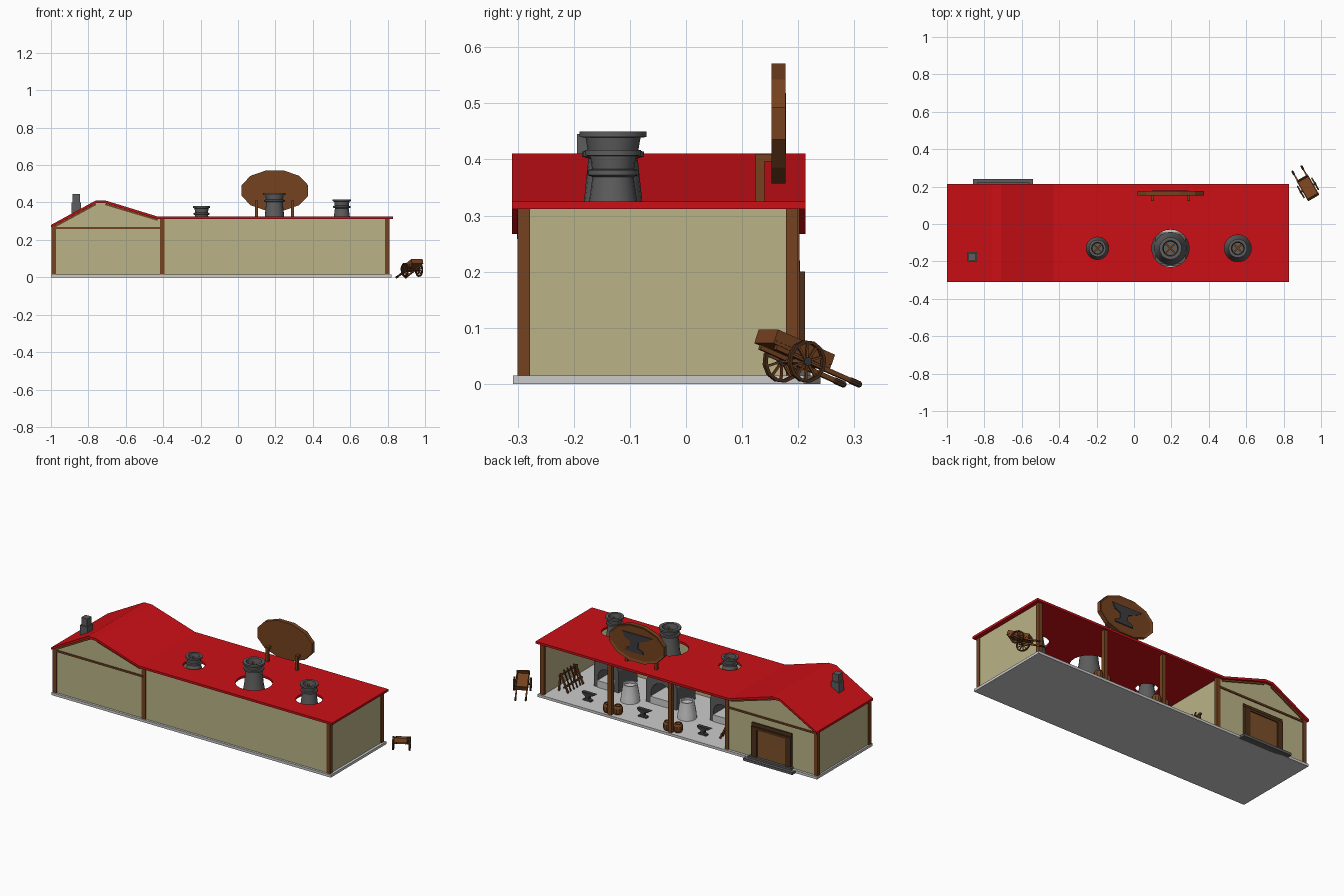
import bpy, bmesh, math
from mathutils import Matrix, Vector

if "Cube" in bpy.data.objects:
    bpy.data.objects.remove(bpy.data.objects["Cube"])

def material(name, c):
    m = bpy.data.materials.new(name)
    m.diffuse_color = (*c, 1)
    m.use_nodes = True
    m.node_tree.nodes["Principled BSDF"].inputs["Base Color"].default_value = m.diffuse_color
    return m

RED = material("roof_red", (.6, .005, .008))
BEIGE = material("plaster", (.49, .45, .24))
BROWN = material("timber", (.18, .055, .014))
DOOR = material("door_wood", (.2, .08, .022))
DARK = material("dark_wood", (.07, .028, .01))
IRON = material("iron", (.045, .045, .05))
STONE = material("dark_stone", (.11, .11, .11))
I = Matrix.Identity(4)

def finish(name, bm, mat=None, M=I, smooth=False):
    bmesh.ops.recalc_face_normals(bm, faces=bm.faces)
    bm.transform(M)
    me = bpy.data.meshes.new(name)
    bm.to_mesh(me)
    bm.free()
    if mat:
        me.materials.append(mat)
    ob = bpy.data.objects.new(name, me)
    bpy.context.collection.objects.link(ob)
    if smooth:
        bpy.ops.object.select_all(action='DESELECT')
        ob.select_set(True)
        bpy.context.view_layer.objects.active = ob
        bpy.ops.object.shade_smooth_by_angle(angle=math.radians(30))
    return ob

def box(name, lo, hi, mat=None, M=I):
    lo, hi = Vector(lo), Vector(hi)
    bm = bmesh.new()
    bmesh.ops.create_cube(bm, size=1)
    bm.transform(Matrix.Translation((lo + hi) / 2) @ Matrix.Diagonal((*(hi - lo), 1)))
    return finish(name, bm, mat, M)

def bar(name, a, b, w, mat=None, M=I):
    a, b = Vector(a), Vector(b)
    R = (b - a).to_track_quat('Z', 'Y').to_matrix().to_4x4()
    L = (b - a).length / 2
    return box(name, (-w / 2, -w / 2, -L), (w / 2, w / 2, L), mat, M @ Matrix.Translation((a + b) / 2) @ R)

def prism(name, pts, y0, y1, mat=None, M=I):
    # profile in x, z pushed along y
    bm = bmesh.new()
    f = bm.faces.new([bm.verts.new((x, y0, z)) for x, z in pts])
    g = bmesh.ops.extrude_face_region(bm, geom=[f])
    bmesh.ops.translate(bm, vec=(0, y1 - y0, 0), verts=[v for v in g['geom'] if isinstance(v, bmesh.types.BMVert)])
    return finish(name, bm, mat, M)

def lathe(name, prof, n, mat=None, M=I, closed=False, smooth=True):
    bm = bmesh.new()
    rings = [[bm.verts.new((r * math.cos(k * math.tau / n), r * math.sin(k * math.tau / n), z))
              for k in range(n)] for r, z in prof]
    m = len(rings)
    for i in range(m if closed else m - 1):
        a, b = rings[i], rings[(i + 1) % m]
        for k in range(n):
            bm.faces.new((a[k], a[(k + 1) % n], b[(k + 1) % n], b[k]))
    if not closed:
        bm.faces.new(rings[0])
        bm.faces.new(rings[-1])
    return finish(name, bm, mat, M, smooth)

T = Matrix.Translation

# floor slab and door step
box("floor_slab", (-1, -.308, 0), (.82, .21, .015))
box("door_step", (-.86, .2, 0), (-.54, .24, .015), STONE)
box("upper_step", (-.84, .2, .015), (-.56, .222, .026), STONE)

# walls
box("front_wall", (-.41, -.295, .015), (.8, -.28, .312), BEIGE)
box("right_wall", (.79, -.285, .015), (.805, .19, .312), BEIGE)
box("left_wall", (-.99, -.285, .015), (-.975, .19, .272), BEIGE)
box("partition_wall", (-.42, -.285, .015), (-.405, .19, .312), BEIGE)
gable = [(-.985, .015), (-.41, .015), (-.41, .312), (-.71, .398), (-.76, .398), (-.985, .275)]
for side, y in (("front", -.295), ("back", .18)):
    prism(side + "_gable_wall", gable, y, y + .015, BEIGE)
    yb = -.296 if side == "front" else .196
    box(side + "_gable_beam", (-.99, yb - .005, .258), (-.41, yb + .005, .268), BROWN)
    for a, b in (((-.99, .266), (-.76, .391)), ((-.71, .391), (-.43, .307))):
        bar(side + "_gable_trim", (a[0], yb, a[1]), (b[0], yb, b[1]), .01, BROWN)

# corner posts
for x, h in ((-.985, .272), (-.405, .312), (.798, .312)):
    for y in (-.289, .189):
        box("corner_post", (x - .012, y - .011, .015), (x + .012, y + .011, h), BROWN)

# roof with round chimney holes
roof = prism("roof", [(-1, .28), (-.76, .411), (-.71, .411), (-.43, .325), (.83, .325),
                      (.83, .312), (-.43, .312), (-.71, .397), (-.76, .397), (-1, .267)], -.31, .213, RED)
FORGES = ((-.195, .06, .046, .38, .075), (.195, .1, .06, .45, .1), (.555, .072, .05, .417, .08))
for x, hole, r, top, w in FORGES:
    cut = lathe("hole_cutter", [(hole, .2), (hole, .5)], 24, None, T((x, -.13, 0)), smooth=False)
    cut.hide_render = True
    mod = roof.modifiers.new("hole", 'BOOLEAN')
    mod.operation = 'DIFFERENCE'
    mod.object = cut
    bpy.context.view_layer.objects.active = roof
    bpy.ops.object.modifier_apply(modifier=mod.name)
    bpy.data.objects.remove(cut)

# small square chimney
box("small_chimney_base", (-.89, -.2, .32), (-.84, -.15, .4), STONE)
box("small_chimney_top", (-.884, -.194, .4), (-.846, -.156, .445), STONE)

# anvil silhouette
ANVIL = [(-.3, 0), (.3, 0), (.28, .1), (.12, .18), (.12, .38), (.3, .48), (.38, .68),
         (-.6, .68), (-.42, .54), (-.14, .4), (-.12, .18), (-.28, .1)]

for x, hole, r, top, w in FORGES:
    # forge body with arched mouth
    a = w * .68
    arch = [(a * math.cos(t * math.pi / 8), .075 + a * math.sin(t * math.pi / 8)) for t in range(9)]
    pts = [(w, .015), (w, .14), (w * .8, .18), (-w * .8, .18), (-w, .14), (-w, .015), (-a, .015)] + arch[::-1] + [(a, .015)]
    prism("forge_body", pts, -.21, -.05, STONE, T((x, 0, 0)))
    box("forge_back", (x - w, -.225, .015), (x + w, -.205, .17), STONE)
    box("forge_hearth", (x - a, -.21, .015), (x + a, -.045, .055))
    # flared hood and chimney pot
    s = r / .06
    lathe("forge_chimney", [(.088 * s, .178), (.075 * s, .21), (.06 * s, .28), (.053 * s, .315),
                            (.044 * s, top - .048), (.055 * s, top - .045), (.055 * s, top - .036),
                            (.045 * s, top - .034), (.049 * s, top - .011), (.06 * s, top - .01),
                            (.06 * s, top), (.042 * s, top), (.036 * s, top - .04), (.045 * s, .25),
                            (.05 * s, .18)], 20, STONE, T((x, -.13, 0)))
    for d in (-1, 1):
        q = r * .5
        bar("chimney_grate", (x - q, -.13 - d * q, top - .025), (x + q, -.13 + d * q, top - .025), .009, BROWN)
    # floor anvil
    prism("anvil", [(p * .09, .015 + z * .07) for p, z in ANVIL], .108, .13, IRON, T((x, 0, 0)))

# quench tubs
for x in (0, .37):
    lathe("quench_tub", [(.053, .015), (.05, .05), (.04, .108), (.04, .115), (.033, .115), (.035, .1)],
          16, None, T((x, -.01, 0)))

# open-side posts with barrels at the foot
for x in (-.035, .357):
    box("shop_post", (x - .012, .178, .015), (x + .012, .202, .312), BROWN)
    for dx, y in ((.03, .175), (-.03, .165)):
        lathe("barrel", [(.02, .015), (.026, .028), (.026, .052), (.02, .066), (.016, .066), (.016, .061)],
              10, BROWN, T((x + dx, y, 0)), smooth=False)

# tool racks
for x, d in ((.72, 1), (-.33, -1)):
    for y in (-.03, .11):
        bar("rack_leg", (x - .03, y, .018), (x + .02 * d, y, .12), .009, BROWN)
        bar("rack_leg", (x + .03, y, .018), (x + .02 * d, y, .12), .009, BROWN)
    for z, dx in ((.112, .018), (.05, -.012)):
        bar("rack_rail", (x + dx * d, -.045, z), (x + dx * d, .125, z), .009, BROWN)
    for k in range(4):
        y = -.005 + k * .03
        bar("rack_tool", (x - .03 * d, y, .02), (x + .016 * d, y, .135), .006, IRON if k % 2 else BROWN)

# door
box("door_jamb_panel", (-.83, .19, .015), (-.57, .203, .22), DARK)
box("door_leaf", (-.79, .2, .02), (-.61, .207, .19), DOOR)
for x in (-.81, -.59):
    box("door_post", (x - .018, .2, .015), (x + .018, .212, .2), DARK)
box("door_lintel", (-.828, .2, .185), (-.572, .212, .2), DARK)

# sign board with a sunken face and anvil emblem
bm = bmesh.new()
bmesh.ops.create_cone(bm, cap_ends=True, segments=12, radius1=1, radius2=1, depth=1)
bm.transform(Matrix.Rotation(math.radians(15), 4, 'Z'))
bm.transform(T((.197, .165, .464)) @ Matrix.Diagonal((.184, .025, .111, 1)) @ Matrix.Rotation(-math.pi / 2, 4, 'X'))
bm.normal_update()
face = [f for f in bm.faces if len(f.verts) == 12 and f.calc_center_median().y > .165]
bmesh.ops.inset_region(bm, faces=face, thickness=.014, depth=0)
bmesh.ops.translate(bm, vec=(0, -.005, 0), verts=list({v for f in face for v in f.verts}))
finish("sign_board", bm, BROWN)
prism("sign_emblem", [(p * .2, z * .16) for p, z in ANVIL], .17, .178, IRON, T((.215, 0, .41)))
for x in (.1, .292):
    box("sign_post", (x - .008, .124, .318), (x + .008, .14, .41), BROWN)
    box("sign_arm", (x - .008, .135, .396), (x + .008, .158, .41), BROWN)

# hand cart, built along its own x axis and then tipped forward
C = T((.93, .193, .04)) @ Matrix.Rotation(math.radians(120), 4, 'Z') @ Matrix.Rotation(math.radians(21), 4, 'Y')
box("cart_floor", (-.07, -.034, .008), (.055, .034, .014), BROWN, C)
for x in (-.07, .05):
    box("cart_end", (x, -.034, .014), (x + .005, .034, .034), BROWN, C)
for d in (-1, 1):
    box("cart_side", (-.07, d * .032 - .003, .014), (.055, d * .032 + .003, .034), BROWN, C)
    bar("cart_shaft", (-.06, d * .028, .004), (.122, d * .028, .004), .008, BROWN, C)
    lathe("shaft_grip", [(.004, .1), (.006, .105), (.006, .125), (.004, .128)], 8, DARK,
          C @ T((0, d * .028, .004)) @ Matrix.Rotation(math.pi / 2, 4, 'Y'), smooth=False)
    W = C @ T((0, d * .044, 0)) @ Matrix.Rotation(math.pi / 2, 4, 'X')
    lathe("wheel_rim", [(.038, -.004), (.038, .004), (.032, .004), (.032, -.004)], 12, DARK, W, True, False)
    lathe("wheel_hub", [(.008, -.006), (.008, .006)], 8, IRON, W, smooth=False)
    for k in range(5):
        p = Vector((math.cos(k * math.pi / 5), math.sin(k * math.pi / 5), 0)) * .034
        bar("wheel_spoke", -p, p, .004, BROWN, W)
bar("cart_axle", (0, -.044, 0), (0, .044, 0), .007, BROWN, C)
